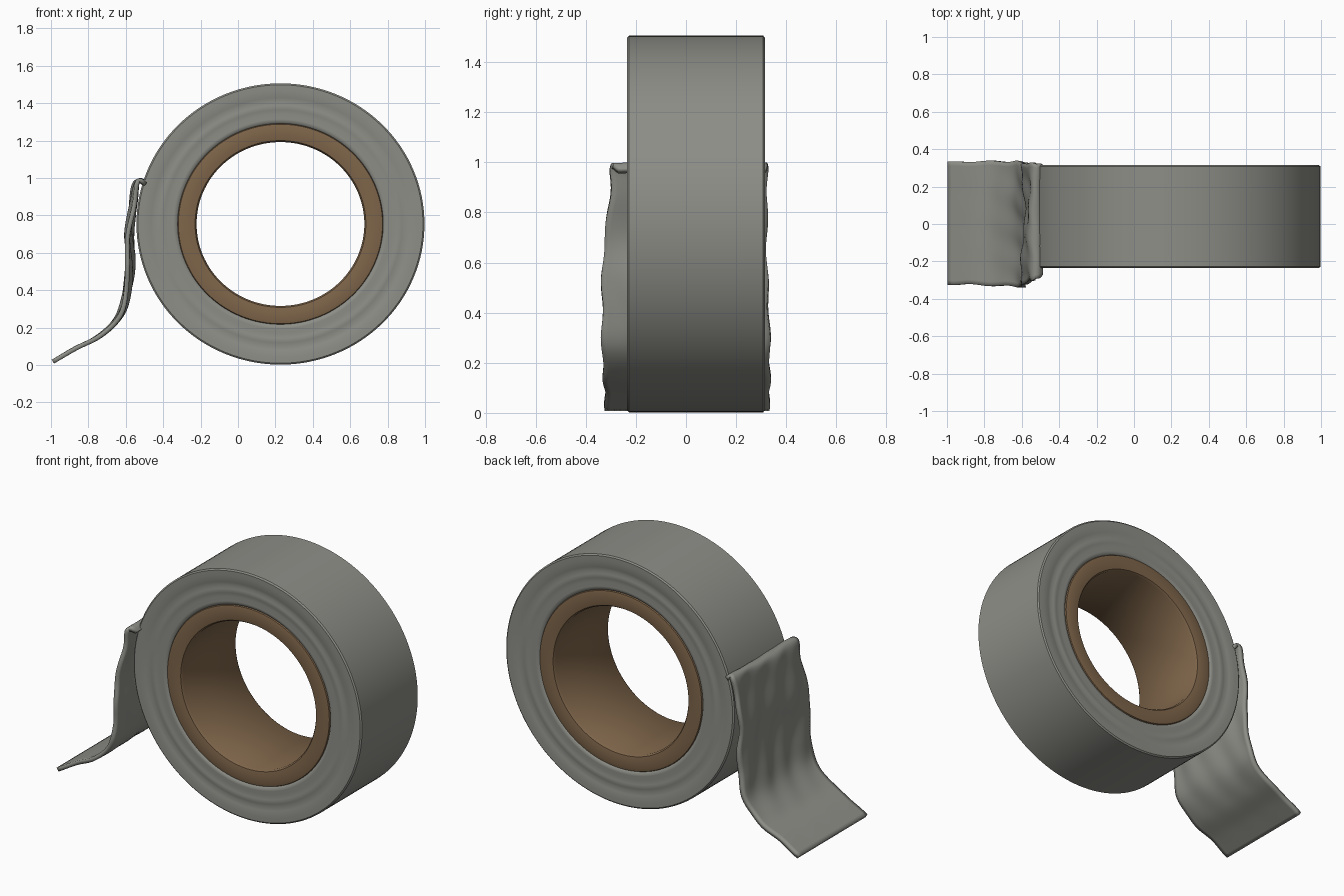
import bpy, math
from mathutils import Vector

if "Cube" in bpy.data.objects:
    bpy.data.objects.remove(bpy.data.objects["Cube"])

CX, CZ, CY = 0.227, 0.754, 0.04      # roll centre
STRETCH = 1.024                      # roll is slightly wider than tall
SEG = 128


def material(name, rgb):
    m = bpy.data.materials.new(name)
    m.diffuse_color = (*rgb, 1)
    m.use_nodes = True
    m.node_tree.nodes["Principled BSDF"].inputs["Base Color"].default_value = m.diffuse_color
    return m


grey = material("tape grey", (0.27, 0.27, 0.245))
brown = material("cardboard brown", (0.21, 0.13, 0.068))


def make(name, verts, faces, mat):
    me = bpy.data.meshes.new(name)
    me.from_pydata(verts, [], faces)
    me.materials.append(mat)
    ob = bpy.data.objects.new(name, me)
    bpy.context.collection.objects.link(ob)
    bpy.context.view_layer.objects.active = ob
    bpy.ops.object.select_all(action='DESELECT')
    ob.select_set(True)
    bpy.ops.object.mode_set(mode='EDIT')
    bpy.ops.mesh.select_all(action='SELECT')
    bpy.ops.mesh.normals_make_consistent(inside=False)
    bpy.ops.object.mode_set(mode='OBJECT')
    bpy.ops.object.shade_smooth_by_angle(angle=math.radians(40))
    return ob


def ring(name, side, mat):
    """Lathe a half profile of (radius, half width), mirrored across the roll."""
    prof = [(r, -h) for r, h in side] + [(r, h) for r, h in reversed(side)]
    n = len(prof)
    verts = []
    for i in range(SEG):
        a = 2 * math.pi * i / SEG
        verts += [(CX + r * STRETCH * math.cos(a), CY + y, CZ + r * math.sin(a))
                  for r, y in prof]
    faces = [(i * n + j, i * n + (j + 1) % n,
              (i + 1) % SEG * n + (j + 1) % n, (i + 1) % SEG * n + j)
             for i in range(SEG) for j in range(n)]
    return make(name, verts, faces, mat)


# Wound tape with shallow ridges on its sides
ring("tape_roll", [(0.535, 0.255), (0.542, 0.264), (0.560, 0.268), (0.585, 0.262),
                   (0.610, 0.268), (0.635, 0.270), (0.650, 0.264), (0.675, 0.272),
                   (0.715, 0.275), (0.744, 0.275), (0.752, 0.268)], grey)

# Cardboard core
ring("cardboard_core", [(0.438, 0.252), (0.446, 0.264), (0.470, 0.268),
                        (0.515, 0.268), (0.533, 0.264), (0.540, 0.250)], brown)

# Loose tape end: path points are (x, z, front y, back y)
PATH = [(-0.495, 0.965, -0.27, 0.315), (-0.522, 0.985, -0.295, 0.325),
        (-0.548, 0.965, -0.30, 0.325), (-0.562, 0.85, -0.305, 0.325),
        (-0.582, 0.70, -0.325, 0.32), (-0.575, 0.55, -0.335, 0.325),
        (-0.592, 0.40, -0.335, 0.33), (-0.635, 0.26, -0.335, 0.335),
        (-0.74, 0.155, -0.33, 0.335), (-0.87, 0.088, -0.325, 0.335),
        (-0.99, 0.018, -0.322, 0.33)]
STEPS, ACROSS = 6, 28


def spline(pts, steps):
    p = [Vector(q) for q in pts]
    p = [2 * p[0] - p[1]] + p + [2 * p[-1] - p[-2]]
    out = []
    for i in range(1, len(p) - 2):
        a, b, c, d = p[i - 1:i + 3]
        for k in range(steps):
            t = k / steps
            out.append(0.5 * (2 * b + (c - a) * t + (2 * a - 5 * b + 4 * c - d) * t * t
                              + (3 * b - a - 3 * c + d) * t ** 3))
    return out + [p[-2]]


rows = spline(PATH, STEPS)
verts = []
for i, (x, z, y0, y1) in enumerate(rows):
    s = i / (len(rows) - 1)
    amp = 0.012 * math.sin(math.pi * s)       # gentle creases, flat at both ends
    for j in range(ACROSS + 1):
        v = j / ACROSS
        w = amp * (math.sin(7 * v + 9 * s) + 0.4 * math.sin(23 * v - 17 * s))
        e = 0.004 * math.sin(40 * s) * (2 * v - 1)
        verts.append((x + w, y0 + (y1 - y0) * v + e, z + 0.4 * w))
w = ACROSS + 1
faces = [(i * w + j, i * w + j + 1, (i + 1) * w + j + 1, (i + 1) * w + j)
         for i in range(len(rows) - 1) for j in range(ACROSS)]
strip = make("loose_tape_end", verts, faces, grey)
solid = strip.modifiers.new("thickness", 'SOLIDIFY')
solid.thickness = 0.024
solid.offset = 0
